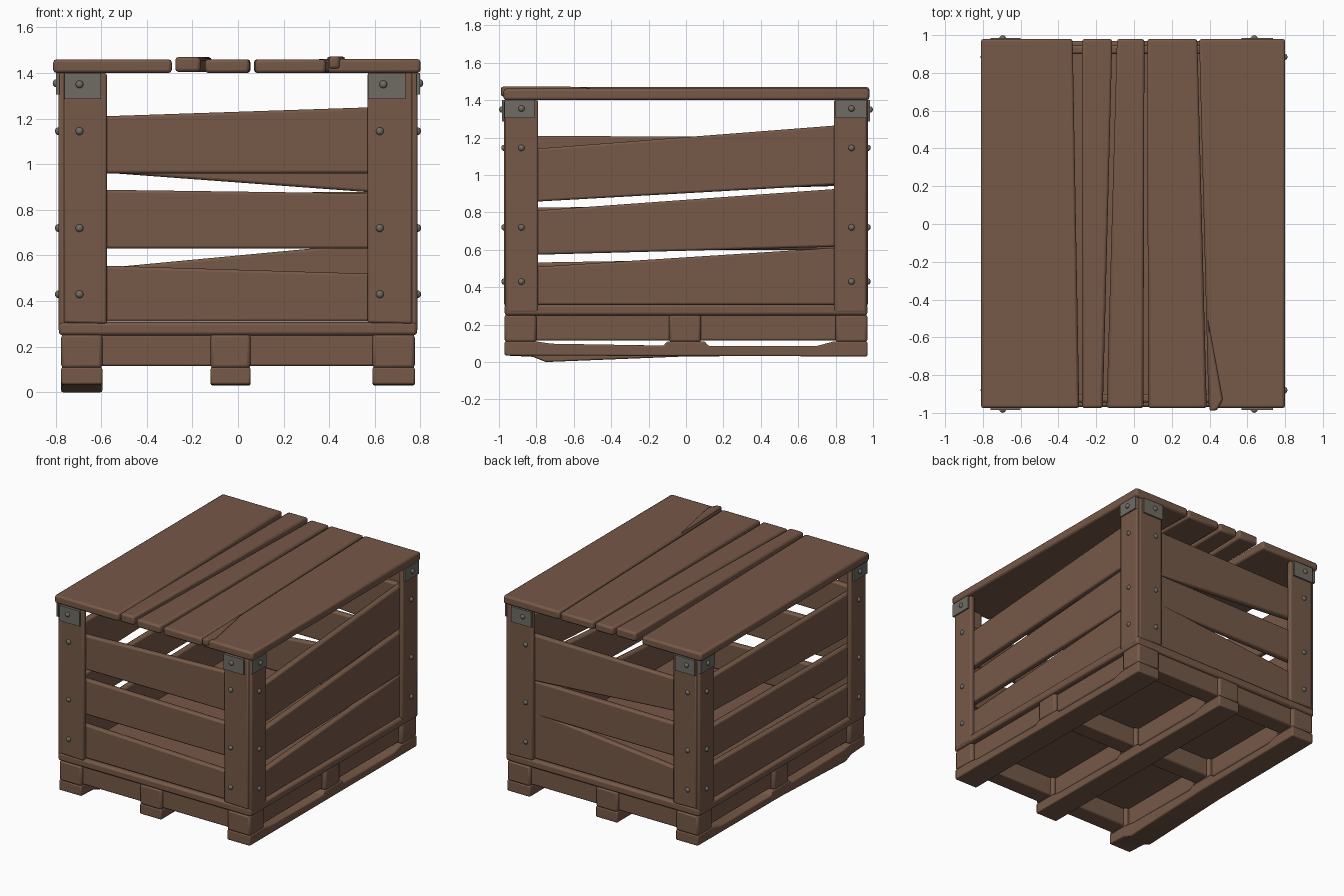
import bpy, bmesh, math
from mathutils import Vector

if "Cube" in bpy.data.objects:
    bpy.data.objects.remove(bpy.data.objects["Cube"])


def material(name, rgb):
    m = bpy.data.materials.new(name)
    m.diffuse_color = (*rgb, 1)
    m.use_nodes = True
    m.node_tree.nodes["Principled BSDF"].inputs["Base Color"].default_value = m.diffuse_color
    return m


WOOD = material("brown wood", (0.18, 0.1, 0.064))
METAL = material("dull metal", (0.16, 0.15, 0.125))


def finish(name, bm, mat, bevel=0.0, angle=60):
    bmesh.ops.recalc_face_normals(bm, faces=bm.faces)
    me = bpy.data.meshes.new(name)
    bm.to_mesh(me)
    bm.free()
    ob = bpy.data.objects.new(name, me)
    bpy.context.collection.objects.link(ob)
    me.materials.append(mat)
    bpy.ops.object.select_all(action='DESELECT')
    ob.select_set(True)
    bpy.context.view_layer.objects.active = ob
    bpy.ops.object.shade_smooth_by_angle(angle=math.radians(angle))
    if bevel:
        b = ob.modifiers.new("worn_edges", 'BEVEL')
        b.width, b.segments = bevel, 2
        b.limit_method = 'ANGLE'
    return ob


def prism(name, pts, axis, lo, hi, mat=WOOD, bevel=0.01):
    """Extrude a 2D outline along axis; outline uses the other two axes in order."""
    bm = bmesh.new()
    lo, hi = min(lo, hi), max(lo, hi)

    def co(p, t):
        v = list(p)
        v.insert(axis, t)
        return Vector(v)
    a = [bm.verts.new(co(p, lo)) for p in pts]
    b = [bm.verts.new(co(p, hi)) for p in pts]
    bm.faces.new(a)
    bm.faces.new(b)
    for i in range(len(pts)):
        j = (i + 1) % len(pts)
        bm.faces.new((a[i], a[j], b[j], b[i]))
    return finish(name, bm, mat, bevel)


def box(name, x, y, z, mat=WOOD, bevel=0.01):
    return prism(name, [(x[0], y[0]), (x[1], y[0]), (x[1], y[1]), (x[0], y[1])],
                 2, z[0], z[1], mat, bevel)


def bolt(name, loc, axis):
    bm = bmesh.new()
    bmesh.ops.create_uvsphere(bm, u_segments=12, v_segments=8, radius=0.017)
    s = Vector((1, 1, 1))
    s[axis] = 0.85
    bmesh.ops.scale(bm, vec=s, verts=bm.verts)
    bmesh.ops.translate(bm, vec=loc, verts=bm.verts)
    finish(name, bm, METAL)


# Pallet: runners dip between the blocks
top = [(0.97, 0.11), (0.79, 0.11), (0.70, 0.086), (0.12, 0.086), (0.10, 0.11),
       (-0.10, 0.11), (-0.12, 0.088), (-0.72, 0.098), (-0.80, 0.11), (-0.97, 0.11)]
flat = [(-0.97, 0.035), (0.97, 0.03)]
sagged = [(-0.97, 0.035), (-0.82, 0.028), (-0.75, 0.0), (0.0, 0.03), (0.97, 0.035)]
cols = [("left", -0.775, -0.595), ("middle", -0.12, 0.055), ("right", 0.59, 0.775)]
rows = [("front", -0.97, -0.80), ("centre", -0.09, 0.08), ("back", 0.80, 0.97)]
for cn, x0, x1 in cols:
    prism(cn + "_runner", (sagged if cn == "left" else flat) + top, 0, x0, x1, bevel=0.008)
    for rn, y0, y1 in rows:
        box(f"{rn}_{cn}_block", (x0, x1), (y0, y1), (0.105, 0.255), bevel=0.015)
    box(cn + "_stringer", (x0 + 0.03, x1 - 0.03), (-0.9, 0.9), (0.115, 0.255))
for rn, y0, y1 in rows:
    box(rn + "_cross_beam", (-0.70, 0.70), (y0 + 0.02, y1 - 0.02), (0.115, 0.255))

# Floor
box("floor", (-0.785, 0.785), (-0.97, 0.97), (0.25, 0.308), bevel=0.014)

# Slats: (start bottom, start top, end bottom, end top) along x or y
walls = {
    "front": (1, -1, [(0.31, 0.56, 0.31, 0.515), (0.63, 0.89, 0.63, 0.87), (0.96, 1.205, 0.96, 1.255)]),
    "back": (1, 1, [(0.31, 0.53, 0.31, 0.67), (0.63, 0.87, 0.63, 0.88), (0.975, 1.20, 0.865, 1.22)]),
    "right": (0, 1, [(0.305, 0.50, 0.305, 0.62), (0.57, 0.80, 0.62, 0.935), (0.85, 1.13, 0.955, 1.275)]),
    "left": (0, -1, [(0.305, 0.53, 0.305, 0.56), (0.60, 0.825, 0.60, 0.84), (0.89, 1.21, 0.945, 1.20)]),
}
for wn, (axis, side, slats) in walls.items():
    half, outer = (0.745, 0.945) if axis == 1 else (0.935, 0.757)
    for i, (b0, t0, b1, t1) in enumerate(slats):
        prism(f"{wn}_slat_{i + 1}", [(-half, b0), (half, b1), (half, t1), (-half, t0)],
              axis, side * (outer - 0.045), side * outer, bevel=0.012)

# Corner posts: two boards in an L, with metal plates and bolts
for sy, fb in ((-1, "front"), (1, "back")):
    for sx, lr in ((-1, "left"), (1, "right")):
        c = f"{fb}_{lr}"
        xa, xb = (-0.765, -0.575) if sx < 0 else (0.567, 0.765)
        prism(c + "_end_post", [(xa, 0.305), (xb, 0.30), (xb, 1.40), (xa, 1.40)],
              1, sy * 0.935, sy * 0.972)
        ya, yb = (-0.965, -0.79) if sy < 0 else (0.79, 0.965)
        prism(c + "_side_post", [(ya, 0.265), (yb, 0.265), (yb, 1.40), (ya, 1.40)],
              0, sx * 0.75, sx * 0.787)
        # plates
        px = (-0.76, -0.60) if sx < 0 else (0.57, 0.735)
        box(c + "_end_plate", px, sorted((sy * 0.968, sy * 0.984)), (1.287, 1.40), METAL, 0)
        py = (-0.97, -0.81) if sy < 0 else (0.80, 0.965)
        box(c + "_side_plate", sorted((sx * 0.782, sx * 0.797)), py, (1.305, 1.40), METAL, 0)
        # bolts
        bx = -0.695 if sx < 0 else 0.622
        by = -0.88 if sy < 0 else 0.885
        bolt(c + "_end_bolt_1", (bx + (0.015 if sx > 0 else 0), sy * 0.985, 1.35), 1)
        bolt(c + "_side_bolt_1", (sx * 0.798, by, 1.355), 0)
        for i, z in enumerate((1.145, 0.72, 0.43)):
            bolt(f"{c}_end_bolt_{i + 2}", (bx, sy * 0.973, z), 1)
            bolt(f"{c}_side_bolt_{i + 2}", (sx * 0.788, by, z), 0)

# Lid planks: (left front, right front, left back, right back, bottom, top)
lid = [(-0.81, -0.29, -0.81, -0.325, 1.40, 1.46),
       (-0.275, -0.165, -0.275, -0.115, 1.405, 1.47),
       (-0.145, 0.05, -0.09, 0.055, 1.40, 1.46),
       (0.075, 0.385, 0.07, 0.335, 1.40, 1.46),
       (0.395, 0.80, 0.345, 0.80, 1.40, 1.462)]
for i, (lf, rf, lb, rb, z0, z1) in enumerate(lid):
    prism(f"lid_plank_{i + 1}", [(lf, -0.975), (rf, -0.975), (rb, 0.98), (lb, 0.98)],
          2, z0, z1, bevel=0.014)
# Raised splinter at the front of the lid
prism("lid_splinter", [(0.40, -0.99), (0.44, -0.985), (0.47, -0.93), (0.39, -0.5)],
      2, 1.42, 1.472, bevel=0.01)
